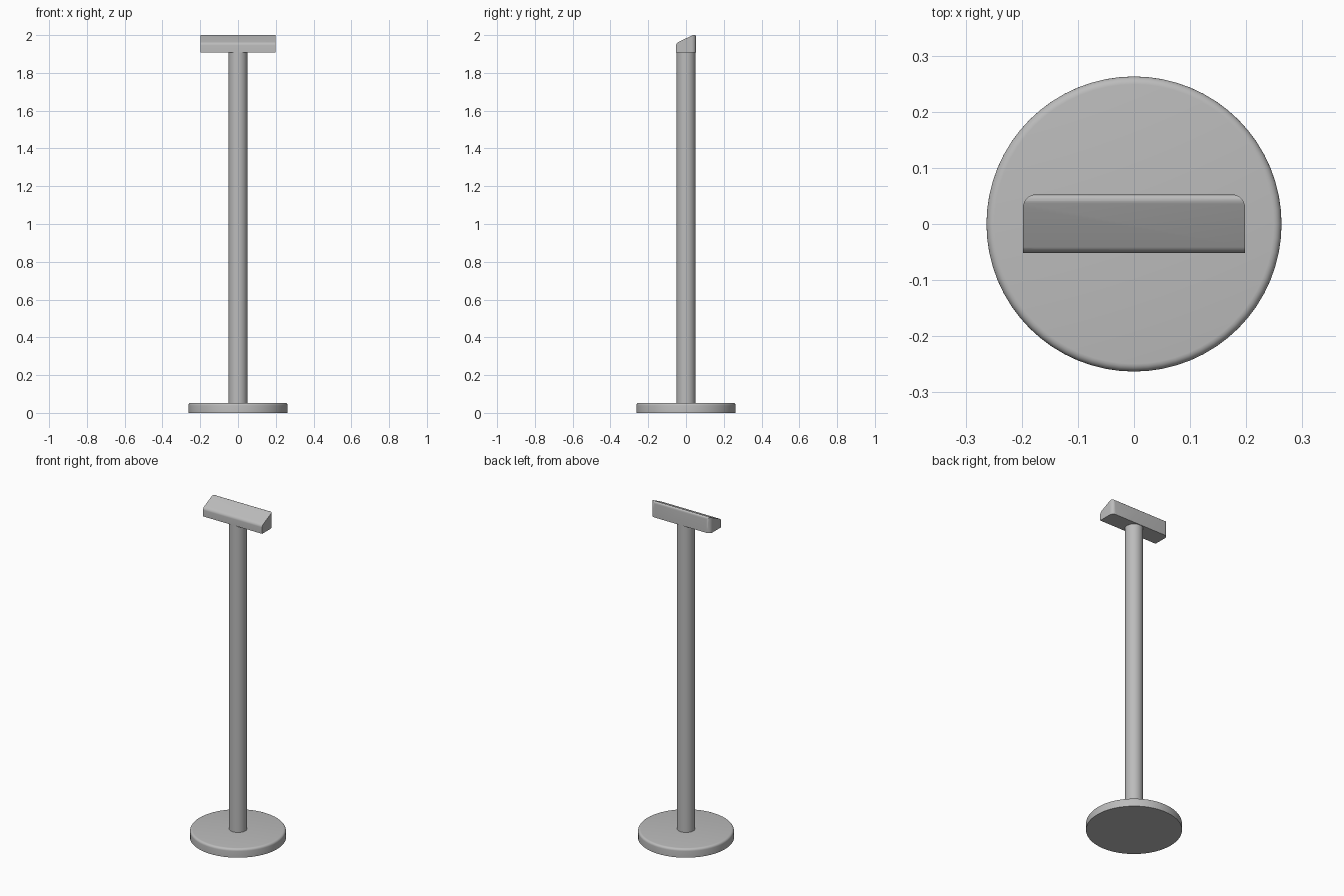
import bpy, bmesh, math
from mathutils import Vector

cube = bpy.data.objects.get("Cube")
if cube:
    bpy.data.objects.remove(cube, do_unlink=True)

grey = bpy.data.materials.new("satin_grey")
grey.use_nodes = True
grey.diffuse_color = (0.5, 0.5, 0.5, 1)
grey.node_tree.nodes["Principled BSDF"].inputs["Base Color"].default_value = (0.5, 0.5, 0.5, 1)


def add_object(name, bm):
    """Turn a bmesh into a grey object."""
    bmesh.ops.recalc_face_normals(bm, faces=bm.faces)
    mesh = bpy.data.meshes.new(name)
    bm.to_mesh(mesh)
    bm.free()
    mesh.materials.append(grey)
    obj = bpy.data.objects.new(name, mesh)
    bpy.context.collection.objects.link(obj)
    return obj


def select_only(obj):
    bpy.ops.object.select_all(action='DESELECT')
    obj.select_set(True)
    bpy.context.view_layer.objects.active = obj


def smooth(obj):
    select_only(obj)
    bpy.ops.object.shade_smooth_by_angle(angle=math.radians(35))


def cylinder(name, radius, bottom, top, sides, rounding=0):
    """Upright cylinder, optionally with a rounded top rim."""
    bm = bmesh.new()
    bmesh.ops.create_cone(bm, cap_ends=True, segments=sides, radius1=radius,
                          radius2=radius, depth=top - bottom)
    bmesh.ops.translate(bm, verts=bm.verts, vec=(0, 0, (top + bottom) / 2))
    if rounding:
        rim = [e for e in bm.edges if all(v.co.z > top - 0.001 for v in e.verts)]
        bmesh.ops.bevel(bm, geom=rim, offset=rounding, segments=5,
                        profile=0.5, affect='EDGES')
    obj = add_object(name, bm)
    smooth(obj)
    return obj


def prism(name, outline, direction, rounded):
    """Extrude an outline, then round the long edges at the listed corners."""
    bm = bmesh.new()
    face = bm.faces.new([bm.verts.new(p) for p in outline])
    move = Vector(direction)
    made = bmesh.ops.extrude_face_region(bm, geom=[face])["geom"]
    bmesh.ops.translate(bm, vec=move, verts=[v for v in made if isinstance(v, bmesh.types.BMVert)])
    for corner, radius in rounded.items():
        start = Vector(outline[corner])
        edges = [e for e in bm.edges
                 if {v.co.to_tuple(4) for v in e.verts}
                 == {start.to_tuple(4), (start + move).to_tuple(4)}]
        bmesh.ops.bevel(bm, geom=edges, offset=radius, segments=6,
                        profile=0.5, affect='EDGES')
    return add_object(name, bm)


# Round foot and post
cylinder("base_plate", 0.263, 0, 0.053, 64, 0.014)
cylinder("post", 0.05, 0.04, 1.93, 32)

# Sloped head: side profile, trimmed by a plan with rounded back corners
half, front, back = 0.198, -0.052, 0.053
side = [(-half, front, 1.908), (-half, back, 1.908),
        (-half, back, 2.008), (-half, front, 1.958)]
head = prism("sloped_head", side, (2 * half, 0, 0), {2: 0.018, 3: 0.012})
plan = [(-half, front - 0.1, 1.8), (half, front - 0.1, 1.8),
        (half, back, 1.8), (-half, back, 1.8)]
trimmer = prism("head_trimmer", plan, (0, 0, 0.4), {2: 0.024, 3: 0.024})
trimmer.hide_render = True

trim = head.modifiers.new("trim", 'BOOLEAN')
trim.operation = 'INTERSECT'
trim.solver = 'EXACT'
trim.object = trimmer
select_only(head)
bpy.ops.object.modifier_apply(modifier=trim.name)
bpy.data.objects.remove(trimmer, do_unlink=True)
smooth(head)
